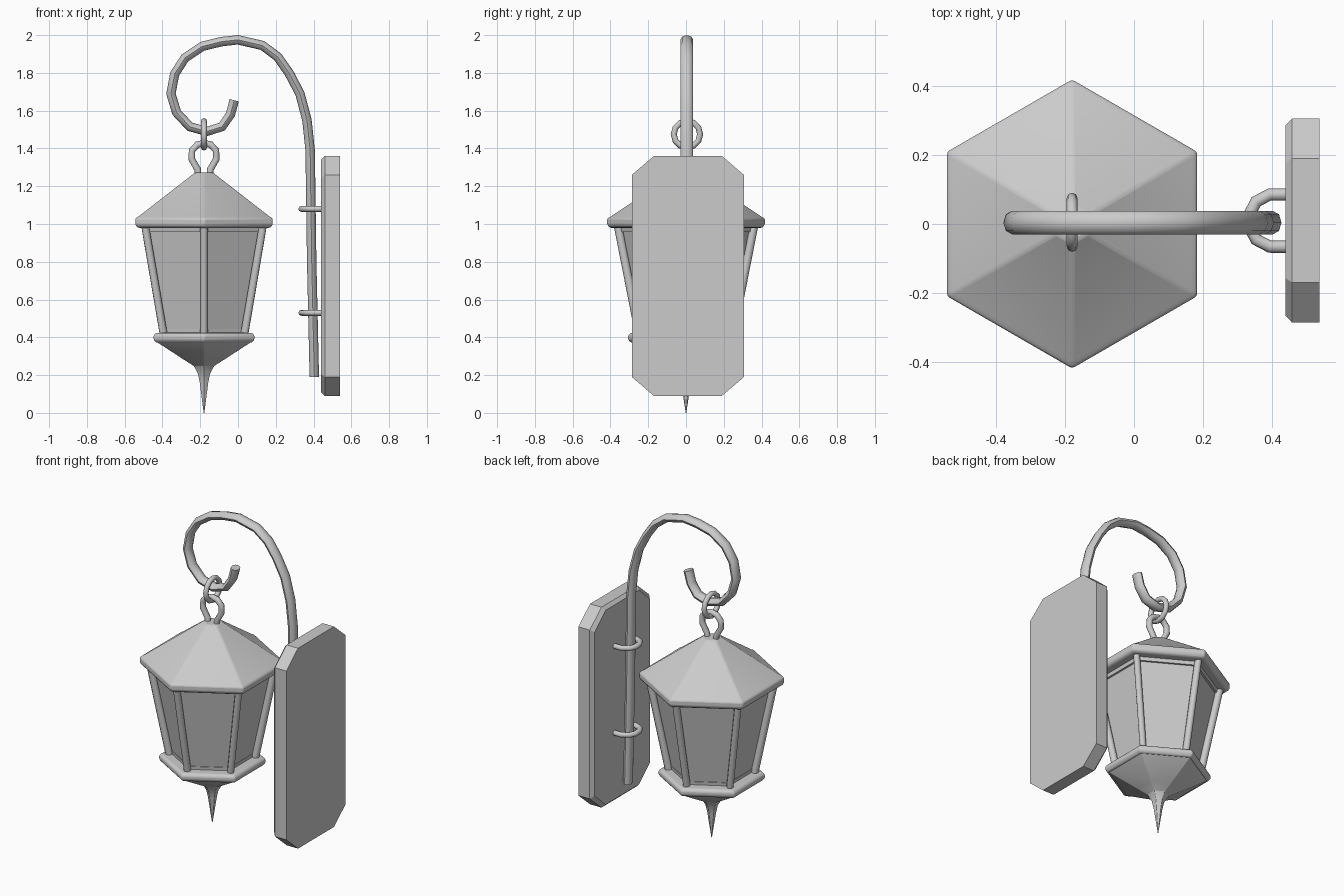
import bpy, bmesh, math
from mathutils import Vector, Matrix

old = bpy.data.objects.get("Cube")
if old:
    bpy.data.objects.remove(old, do_unlink=True)

metal = bpy.data.materials.new("grey metal")
metal.use_nodes = True
GREY = (0.6, 0.6, 0.6, 1)
metal.diffuse_color = GREY
metal.node_tree.nodes["Principled BSDF"].inputs["Base Color"].default_value = GREY

AXIS_X = -0.18   # lantern centre line
WALL_Y = 0.01    # plate and bracket centre line


def finish(name, bm, angle=40, bevel=0):
    bmesh.ops.recalc_face_normals(bm, faces=bm.faces)
    mesh = bpy.data.meshes.new(name)
    bm.to_mesh(mesh)
    bm.free()
    mesh.materials.append(metal)
    ob = bpy.data.objects.new(name, mesh)
    bpy.context.collection.objects.link(ob)
    if bevel:
        mod = ob.modifiers.new("soft edges", 'BEVEL')
        mod.width, mod.segments = bevel, 2
        mod.limit_method, mod.angle_limit = 'ANGLE', math.radians(25)
    bpy.ops.object.select_all(action='DESELECT')
    ob.select_set(True)
    bpy.context.view_layer.objects.active = ob
    bpy.ops.object.shade_smooth_by_angle(angle=math.radians(angle))
    return ob


def skin(bm, rings, closed=False):
    """Join successive rings of points with quads."""
    rows = [[bm.verts.new(p) for p in ring] for ring in rings]
    n = len(rows[0])
    pairs = list(zip(rows, rows[1:]))
    if closed:
        pairs.append((rows[-1], rows[0]))
    else:
        bm.faces.new(rows[0])
        bm.faces.new(rows[-1])
    for a, b in pairs:
        for i in range(n):
            j = (i + 1) % n
            bm.faces.new((a[i], a[j], b[j], b[i]))


def hexagon(name, profile, bevel=0):
    """Six-sided solid from (corner radius, height) pairs."""
    bm = bmesh.new()
    turns = [math.radians(30 + 60 * i) for i in range(6)]
    skin(bm, [[(AXIS_X + r * math.cos(a), r * math.sin(a), z) for a in turns]
              for r, z in profile])
    return finish(name, bm, 35 if bevel else 25, bevel)


def tube(name, path, normal, flat, wide, sides=8, closed=False):
    """Sweep an oval along a planar path; wide runs along the plane normal."""
    pts, normal = [Vector(p) for p in path], Vector(normal)
    n, rings = len(pts), []
    for i, p in enumerate(pts):
        a = pts[i - 1] if closed or i else p
        b = pts[(i + 1) % n] if closed or i < n - 1 else p
        side = (b - a).normalized().cross(normal)
        rings.append([p + side * flat * math.cos(t) + normal * wide * math.sin(t)
                      for t in (math.tau * k / sides for k in range(sides))])
    bm = bmesh.new()
    skin(bm, rings, closed)
    return finish(name, bm, 50)


# Wall plate: clipped rectangle with its lantern-side edge bevelled
quarter = [(0.297, 0.535), (0.18, 0.635)]
outline = []
for sy, sz in ((1, 1), (-1, 1), (-1, -1), (1, -1)):
    outline += [(sy * y, sz * z) for y, z in quarter[::sy * sz]]
bm = bmesh.new()
skin(bm, [[(x, WALL_Y + y * k, 0.725 + z * m) for y, z in outline]
          for x, k, m in ((0.44, 0.93, 0.97), (0.46, 1, 1), (0.54, 1, 1))])
finish("wall_plate", bm, 20)

# Curled arm
arm = [(0.404, 0.19), (0.39, 0.81), (0.382, 1.39), (0.365, 1.55), (0.328, 1.69),
       (0.27, 1.80), (0.21, 1.885), (0.13, 1.945), (0.0, 1.975), (-0.09, 1.965),
       (-0.19, 1.94), (-0.28, 1.88), (-0.335, 1.795), (-0.355, 1.69),
       (-0.325, 1.59), (-0.255, 1.515), (-0.165, 1.49), (-0.085, 1.515),
       (-0.04, 1.58), (-0.02, 1.655)]
tube("curled_arm", [(x, 0.004, z) for x, z in arm], (0, 1, 0), 0.025, 0.034)

# Brackets wrapping the arm
half = [(0.45, 0.076), (0.395, 0.076), (0.355, 0.055), (0.337, 0.02)]
bracket = half + [(x, -y) for x, y in reversed(half)]
for label, z in (("upper", 1.08), ("lower", 0.53)):
    tube(label + "_bracket", [(x, WALL_Y + y, z) for x, y in bracket],
         (0, 0, 1), 0.018, 0.016)

# Hanging ring and the loop on the roof
ring = [(AXIS_X, 0.005 + 0.07 * math.cos(a), 1.475 + 0.07 * math.sin(a))
        for a in (math.tau * i / 12 for i in range(12))]
tube("hanging_ring", ring, (1, 0, 0), 0.016, 0.016, closed=True)
half = [(-0.03, 1.25), (-0.034, 1.29), (-0.066, 1.345), (-0.063, 1.39),
        (-0.035, 1.42)]
loop = half + [(0, 1.428)] + [(-x, z) for x, z in reversed(half)]
tube("roof_loop", [(AXIS_X + x, 0, z) for x, z in loop], (0, 1, 0), 0.018, 0.018)

# Lantern body
hexagon("roof", [(0.055, 1.272), (0.40, 1.04), (0.42, 1.03), (0.42, 0.995),
                 (0.405, 0.98), (0.34, 0.98)], bevel=0.008)
hexagon("glass_panes", [(0.34, 0.99), (0.226, 0.41)])
hexagon("top_rail", [(0.355, 0.99), (0.348, 0.958)])
hexagon("bottom_rail", [(0.238, 0.445), (0.234, 0.41)])
hexagon("base_rim", [(0.25, 0.425), (0.295, 0.423), (0.308, 0.41), (0.308, 0.388),
                     (0.295, 0.373), (0.25, 0.373)], bevel=0.006)
hexagon("finial", [(0.29, 0.376), (0.12, 0.28), (0.062, 0.248), (0.036, 0.205),
                   (0.026, 0.16), (0.002, 0)], bevel=0.004)

# Corner posts
for i in range(6):
    a = math.radians(30 + 60 * i)
    out = Vector((math.cos(a), math.sin(a), 0))
    ends = [Vector((AXIS_X, 0, z)) + out * r for r, z in ((0.246, 0.41), (0.36, 0.99))]
    tube("corner_post_%d" % (i + 1), ends, (-math.sin(a), math.cos(a), 0),
         0.022, 0.02)
